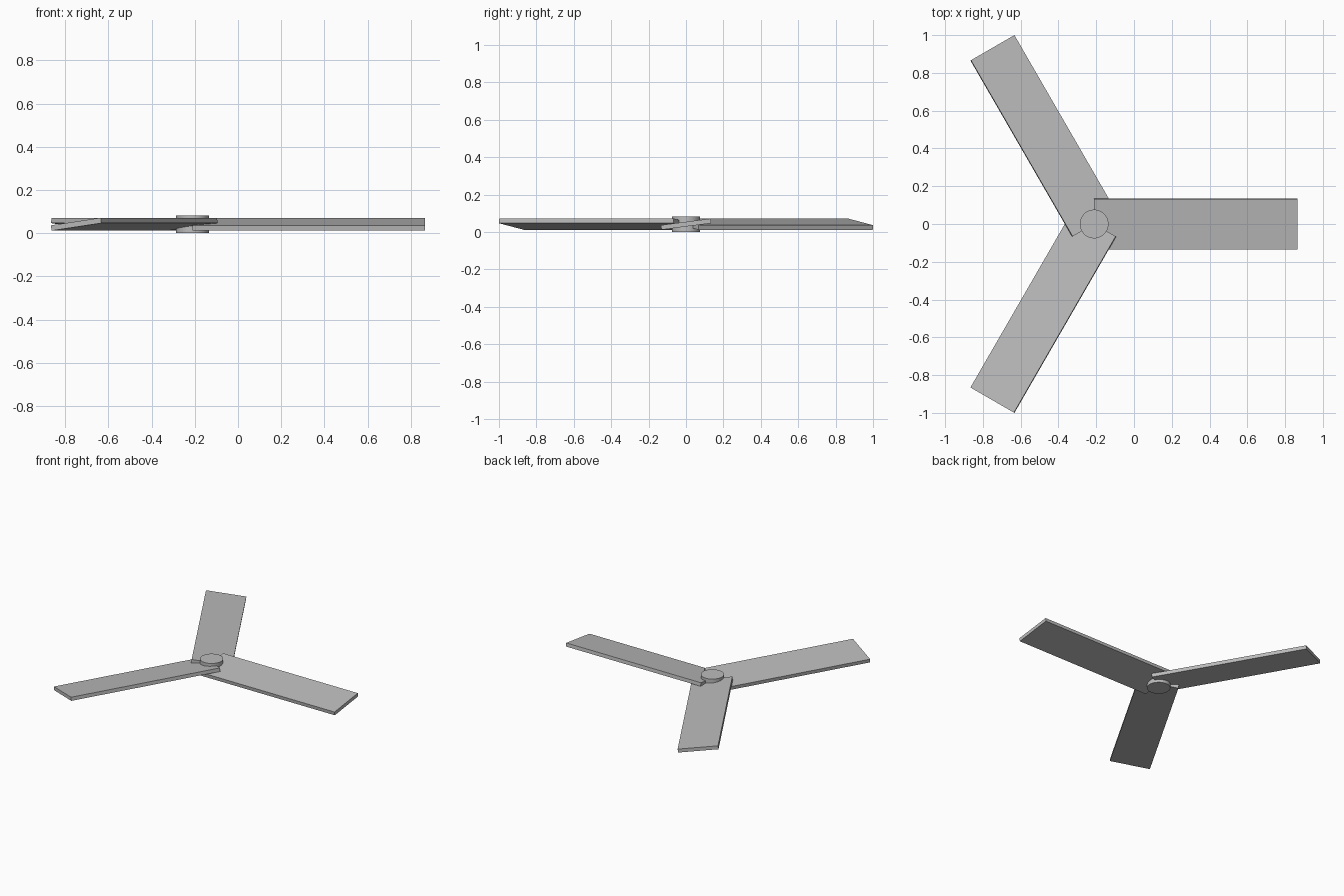
import bpy
from math import radians
from mathutils import Matrix, Vector

if "Cube" in bpy.data.objects:
    bpy.data.objects.remove(bpy.data.objects["Cube"], do_unlink=True)

HUB = Vector((-0.211, 0, 0.0415))
LENGTH, WIDTH, THICK = 1.077, 0.268, 0.025
PITCH = radians(7.5)

grey = bpy.data.materials.new("plain grey")
grey.use_nodes = True
colour = (0.5, 0.5, 0.5, 1)
grey.diffuse_color = colour
grey.node_tree.nodes["Principled BSDF"].inputs["Base Color"].default_value = colour

# Three pitched blades, each starting at the hub axis
for i in range(3):
    bpy.ops.mesh.primitive_cube_add(size=1)
    blade = bpy.context.object
    blade.name = f"blade_{i + 1}"
    blade.data.transform(
        Matrix.Translation(HUB)
        @ Matrix.Rotation(radians(120 * i), 4, "Z")
        @ Matrix.Rotation(PITCH, 4, "X")
        @ Matrix.Translation((LENGTH / 2, 0, 0))
        @ Matrix.Diagonal((LENGTH, WIDTH, THICK, 1)))
    blade.data.materials.append(grey)

# Round hub
bpy.ops.mesh.primitive_cylinder_add(vertices=48, radius=0.076, depth=0.083, location=HUB)
hub = bpy.context.object
hub.name = "hub"
hub.data.materials.append(grey)
bpy.ops.object.shade_smooth_by_angle()
